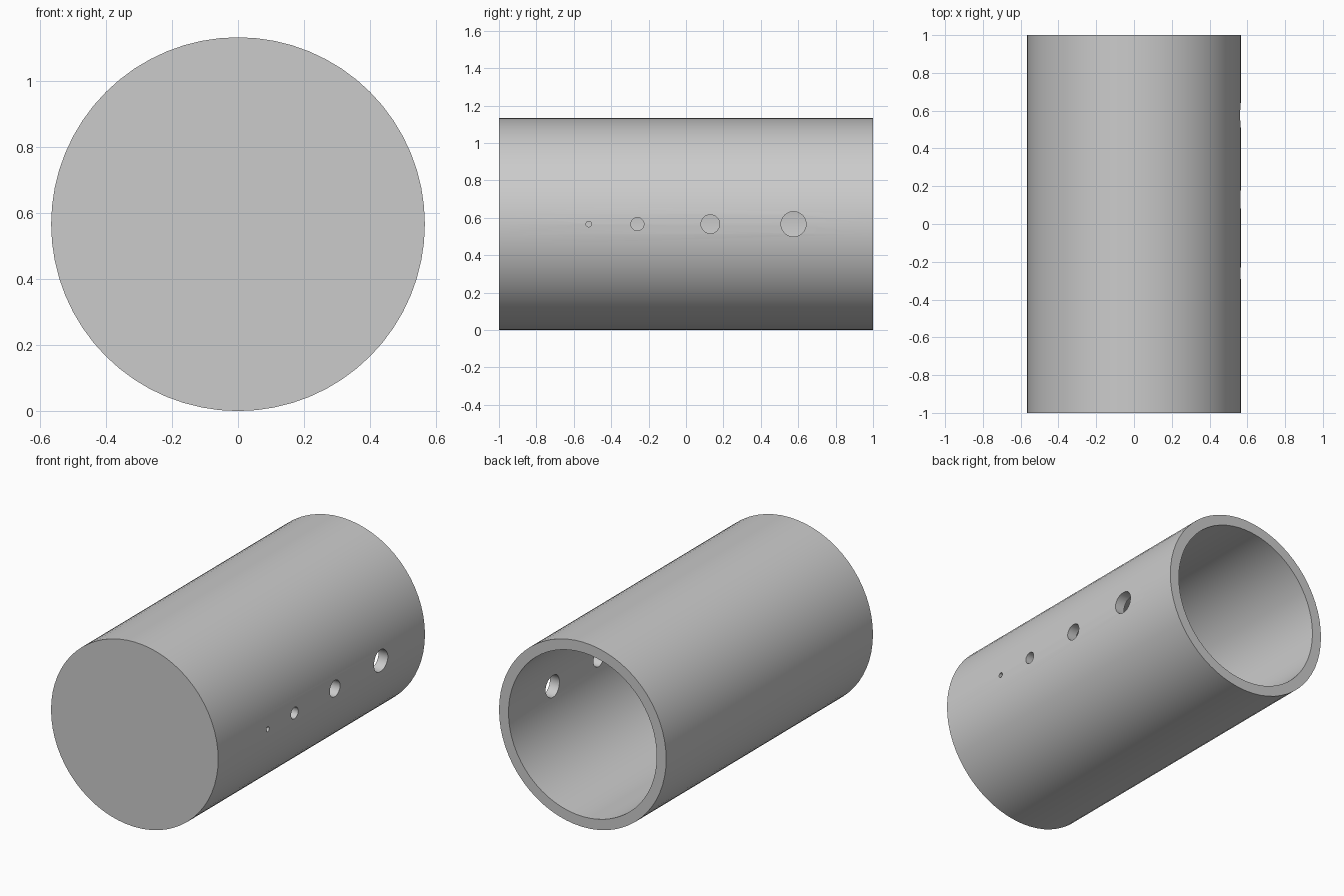
import bpy, bmesh, math
from mathutils import Matrix, Vector

cube = bpy.data.objects.get("Cube")
if cube:
    bpy.data.objects.remove(cube, do_unlink=True)

OUTER, INNER, FLOOR, SEGMENTS = 0.566, 0.502, 0.064, 64
AXIS_Z = OUTER

grey = bpy.data.materials.new("plain grey")
grey.use_nodes = True
grey.diffuse_color = (0.6, 0.6, 0.6, 1)
grey.node_tree.nodes["Principled BSDF"].inputs["Base Color"].default_value = (0.6, 0.6, 0.6, 1)


def add_object(name, bm):
    mesh = bpy.data.meshes.new(name)
    bm.to_mesh(mesh)
    bm.free()
    mesh.materials.append(grey)
    obj = bpy.data.objects.new(name, mesh)
    bpy.context.collection.objects.link(obj)
    return obj


# Cup: tube lying along y, closed at the front and open at the back
bm = bmesh.new()
profile = [(OUTER, -1), (OUTER, 1), (INNER, 1), (INNER, FLOOR - 1)]
rings = []
for radius, y in profile:
    ring = []
    for i in range(SEGMENTS):
        a = 2 * math.pi * i / SEGMENTS
        ring.append(bm.verts.new((radius * math.cos(a), y, AXIS_Z + radius * math.sin(a))))
    rings.append(ring)
for a, b in zip(rings, rings[1:]):
    for i in range(SEGMENTS):
        j = (i + 1) % SEGMENTS
        bm.faces.new((a[i], a[j], b[j], b[i]))
bm.faces.new(rings[0])
bm.faces.new(rings[-1])
bmesh.ops.recalc_face_normals(bm, faces=bm.faces)
cup = add_object("cup_body", bm)

# Row of round holes through the +x wall, growing towards the open end
bm = bmesh.new()
for y, radius in [(-0.52, 0.015), (-0.26, 0.035), (0.13, 0.05), (0.575, 0.067)]:
    place = Matrix.Translation(Vector((OUTER, y, AXIS_Z))) @ Matrix.Rotation(math.pi / 2, 4, "Y")
    bmesh.ops.create_cone(bm, cap_ends=True, segments=32, radius1=radius,
                          radius2=radius, depth=0.3, matrix=place)
cutter = add_object("hole_cutter", bm)
cutter.hide_render = True
cutter.hide_viewport = True

# Cut the holes and apply, then shade the curved walls smooth
cut = cup.modifiers.new("holes", "BOOLEAN")
cut.operation = "DIFFERENCE"
cut.solver = "EXACT"
cut.object = cutter
bpy.context.view_layer.objects.active = cup
cup.select_set(True)
bpy.ops.object.modifier_apply(modifier=cut.name)
bpy.data.objects.remove(cutter, do_unlink=True)
bpy.ops.object.shade_smooth_by_angle(angle=math.radians(30))
